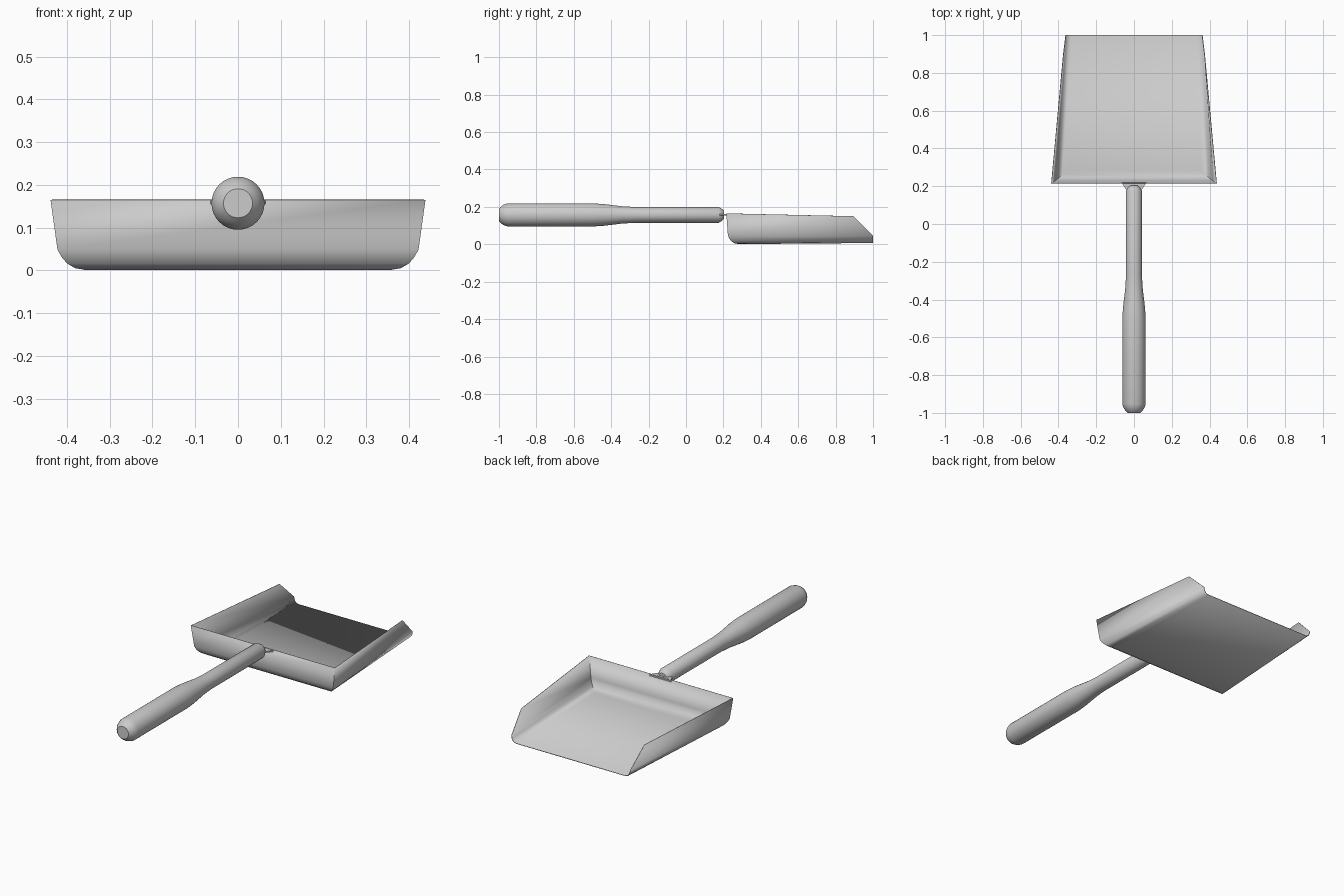
import bpy, bmesh
from math import sin, cos, pi, radians

if "Cube" in bpy.data.objects:
    bpy.data.objects.remove(bpy.data.objects["Cube"])


def finish(name, bm, angle=40):
    bmesh.ops.recalc_face_normals(bm, faces=bm.faces)
    me = bpy.data.meshes.new(name)
    bm.to_mesh(me)
    bm.free()
    ob = bpy.data.objects.new(name, me)
    bpy.context.collection.objects.link(ob)
    bpy.ops.object.select_all(action='DESELECT')
    ob.select_set(True)
    bpy.context.view_layer.objects.active = ob
    bpy.ops.object.shade_smooth_by_angle(angle=radians(angle))
    return ob


# Pan: U-shaped loops from rim to floor
# back half-width, back y, back z, front half-width, front y, front z
levels = [
    (0.437, 0.217, 0.165, 0.374, 0.895, 0.150),
    (0.421, 0.225, 0.050, 0.361, 1.000, 0.045),
    (0.412, 0.232, 0.033, 0.358, 1.000, 0.031),
    (0.398, 0.244, 0.017, 0.352, 1.000, 0.019),
    (0.380, 0.260, 0.007, 0.344, 1.000, 0.012),
    (0.357, 0.282, 0.003, 0.333, 1.000, 0.009),
]
bm = bmesh.new()
loops = []
for wb, yb, zb, wf, yf, zf in levels:
    pts = [(wf, yf, zf), (wb, yb, zb), (-wb, yb, zb), (-wf, yf, zf)]
    loops.append([bm.verts.new(p) for p in pts])
for a, b in zip(loops, loops[1:]):
    for i in range(3):
        bm.faces.new((a[i], a[i + 1], b[i + 1], b[i]))
bm.faces.new(loops[-1])
pan = finish("pan", bm)
sheet = pan.modifiers.new("sheet_thickness", 'SOLIDIFY')
sheet.thickness = 0.004
sheet.offset = 0

# Handle: turned profile (y, radius) around the y axis
profile = [(-1.0, 0.034), (-0.988, 0.046), (-0.972, 0.056), (-0.952, 0.062),
           (-0.50, 0.062), (-0.44, 0.058), (-0.34, 0.046), (-0.27, 0.042),
           (0.175, 0.042), (0.19, 0.034), (0.203, 0.022)]
N, ZC = 32, 0.157
bm = bmesh.new()
rings = [[bm.verts.new((r * cos(2 * pi * i / N), y, ZC + r * sin(2 * pi * i / N)))
          for i in range(N)] for y, r in profile]
for a, b in zip(rings, rings[1:]):
    for i in range(N):
        j = (i + 1) % N
        bm.faces.new((a[i], a[j], b[j], b[i]))
bm.faces.new(rings[0])
bm.faces.new(rings[-1])
finish("handle", bm)

# Flared tab joining handle and pan
bm = bmesh.new()
outline = [(-0.068, 0.222), (-0.04, 0.18), (0.04, 0.18), (0.068, 0.222)]
low, high = [[bm.verts.new((x, y, z)) for x, y in outline] for z in (0.155, 0.163)]
bm.faces.new(low)
bm.faces.new(high)
for i in range(4):
    j = (i + 1) % 4
    bm.faces.new((low[i], low[j], high[j], high[i]))
finish("joining_tab", bm, 20)
